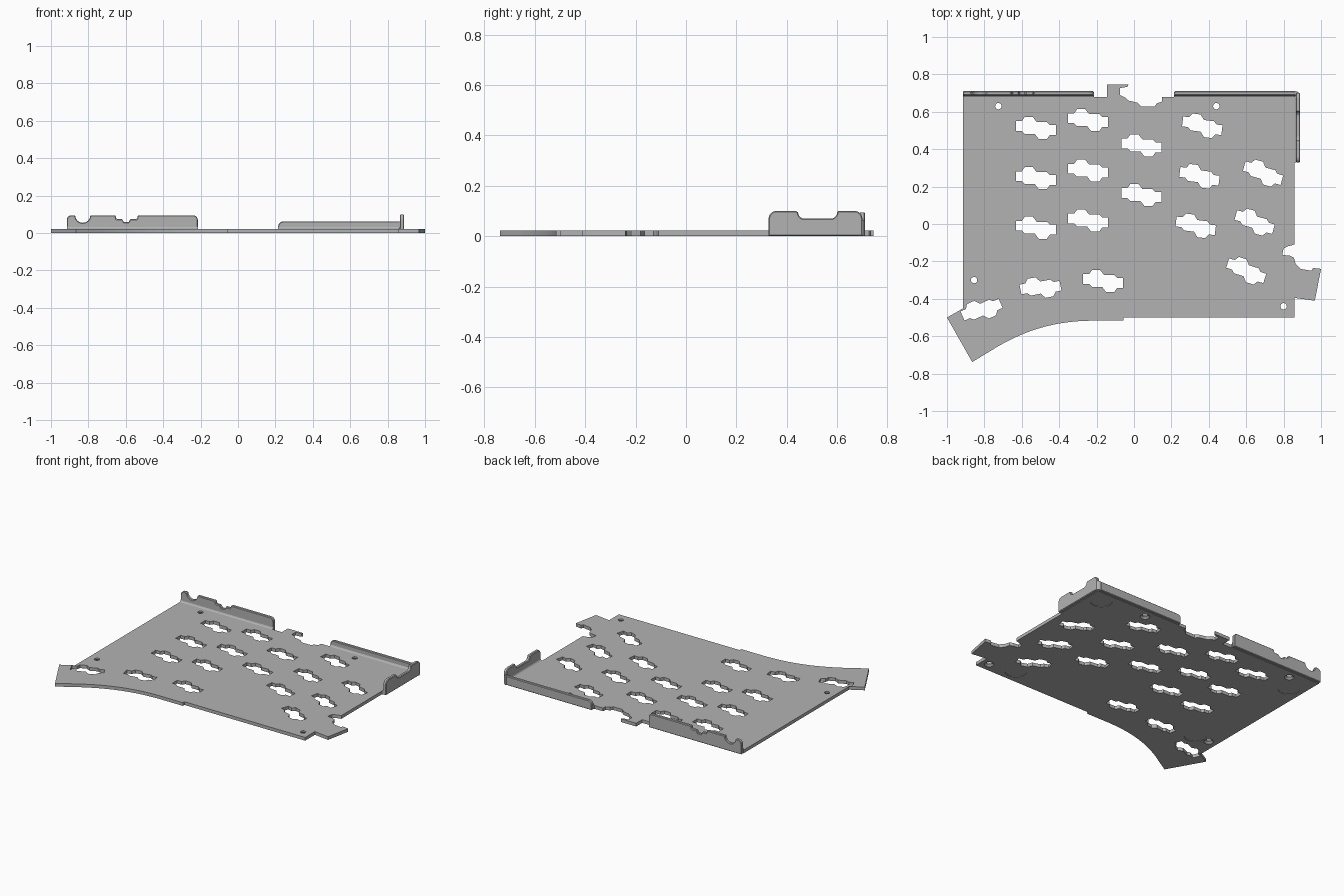
import bpy, bmesh
from math import radians, sin, cos
from mathutils import Matrix, Vector
from mathutils.geometry import interpolate_bezier

cube = bpy.data.objects.get("Cube")
if cube:
    bpy.data.objects.remove(cube, do_unlink=True)

steel = bpy.data.materials.new("grey_sheet_metal")
steel.use_nodes = True
GREY = (0.45, 0.45, 0.45, 1)
steel.diffuse_color = GREY
steel.node_tree.nodes["Principled BSDF"].inputs["Base Color"].default_value = GREY

T = 0.022  # sheet thickness

# Extrusion axis -> how (u, v, w) becomes (x, y, z)
FRAMES = {
    "z": lambda u, v, w: (u, v, w),
    "y": lambda u, v, w: (u, w, v),
    "x": lambda u, v, w: (w, u, v),
}


def arc(cx, cy, r, start, end, steps=8):
    angles = [radians(start + (end - start) * i / steps) for i in range(steps + 1)]
    return [(cx + r * cos(a), cy + r * sin(a)) for a in angles]


def finish(name, bm):
    mesh = bpy.data.meshes.new(name)
    bmesh.ops.recalc_face_normals(bm, faces=bm.faces)
    bm.to_mesh(mesh)
    bm.free()
    mesh.materials.append(steel)
    obj = bpy.data.objects.new(name, mesh)
    bpy.context.scene.collection.objects.link(obj)
    return obj


def prism(name, loops, axis, start, end, bevel=0):
    """Extrude an outline, with optional hole loops, along an axis."""
    bm = bmesh.new()
    place = FRAMES[axis]
    edges = []
    for loop in loops:
        verts = [bm.verts.new(place(u, v, start)) for u, v in loop]
        if len(loops) == 1:
            bm.faces.new(verts)
        else:
            edges += [bm.edges.new((verts[i - 1], verts[i])) for i in range(len(verts))]
    if edges:
        bmesh.ops.triangle_fill(bm, edges=edges, use_beauty=True, normal=place(0, 0, 1))
    out = bmesh.ops.extrude_face_region(bm, geom=bm.faces[:])
    moved = [g for g in out["geom"] if isinstance(g, bmesh.types.BMVert)]
    bmesh.ops.translate(bm, verts=moved, vec=Vector(place(0, 0, end - start)))
    obj = finish(name, bm)
    if bevel:
        mod = obj.modifiers.new("edge_break", "BEVEL")
        mod.width = bevel
        mod.segments = 1
        mod.limit_method = "ANGLE"
        mod.angle_limit = radians(60)
    return obj


# Base plate outline: left wing with swept front edge, right hook, rear tab
sweep = interpolate_bezier((-.72, -.65), (-.57, -.565), (-.42, -.52), (-.235, -.517), 14)
outline = [(-.915, .68), (-.915, -.452), (-1, -.5), (-.865, -.738)]
outline += [(p[0], p[1]) for p in sweep]
outline += [(-.055, -.517), (-.055, -.5), (.857, -.5), (.857, -.395), (.967, -.41), (1, -.24),
            (.957, -.235), (.95, -.25), (.89, -.24), (.865, -.215), (.855, -.18), (.835, -.17),
            (.793, -.165), (.8, -.13), (.82, -.12), (.857, -.11), (.857, .68)]
# Rear notch and tab
outline += [(.15, .68), (.15, .655), (.122, .645), (.11, .628), (.04, .628), (.02, .648),
            (-.03, .66), (-.045, .675), (-.075, .69), (-.075, .727), (-.035, .733),
            (-.03, .745), (-.145, .745), (-.145, .68)]

# Stepped slots: half the outline, completed by a half turn
half = [(-.107, .037), (-.075, .037), (-.059, .059), (-.016, .059),
        (.005, .032), (.059, .032), (.075, .016), (.107, .016)]
slot = half + [(-x, -y) for x, y in half]
slots = [(x, y, 0) for x, y in [
    (-.525, .513), (-.245, .555), (.04, .42), (-.525, .245), (-.245, .285),
    (.04, .155), (-.525, -.02), (-.245, .018), (-.165, -.305)]]
slots += [(.365, .525, -7), (.35, .255, -7), (.33, -.01, -7), (.69, .272, -15),
          (.645, .01, -15), (.6, -.25, -17), (-.5, -.34, 11), (-.815, -.458, 24)]
holes = []
for x, y, turn in slots:
    rot = Matrix.Rotation(radians(turn), 2)
    holes.append([tuple(rot @ Vector(p) + Vector((x, y))) for p in slot])

screws = [(-.725, .63), (.44, .63), (-.855, -.3), (.8, -.44)]
for x, y in screws:
    holes.append(arc(x, y, .017, 0, 345, 23))
plate = prism("base_plate", [outline] + holes, "z", 0, T)

# Underside countersinks and shallow round foot recesses
bm = bmesh.new()


def cutter_cone(x, y, r1, r2, top, sides):
    low = -.01
    bmesh.ops.create_cone(bm, cap_ends=True, segments=sides, radius1=r1, radius2=r2,
                          depth=top - low, matrix=Matrix.Translation((x, y, (top + low) / 2)))


for x, y in screws:
    cutter_cone(x, y, .042, .012, .016, 24)
for x, y in [(.77, .605), (-.816, .52), (-.745, -.3), (.617, -.4)]:
    cutter_cone(x, y, .068, .068, .002, 40)
cutter = finish("underside_cutter", bm)
cutter.hide_render = True
mod = plate.modifiers.new("underside", "BOOLEAN")
mod.operation = "DIFFERENCE"
mod.solver = "EXACT"
mod.object = cutter
bpy.context.view_layer.objects.active = plate
bpy.ops.object.modifier_apply(modifier=mod.name)
bpy.data.objects.remove(cutter, do_unlink=True)

# Rear wall, right-hand side, with round bite and stepped notch
rear = [(-.915, 0)] + arc(-.89, .07, .025, 180, 90, 5)
rear += arc(-.83, .095, .04, 180, 360, 12)
rear += [(-.655, .095), (-.65, .075), (-.62, .075), (-.61, .058),
         (-.585, .058), (-.575, .075), (-.54, .075), (-.535, .095)]
rear += arc(-.24, .07, .025, 90, 0, 5) + [(-.215, 0)]
prism("rear_wall_right", [rear], "y", .688, .71, .004)

# Low rear wall, left-hand side
low = [(.215, 0)] + arc(.24, .037, .025, 180, 90, 5) + [(.864, .062), (.864, 0)]
prism("rear_wall_left", [low], "y", .688, .71, .004)

# Side wall with rounded ends and a wide notch
side = [(.328, 0)] + arc(.358, .07, .03, 180, 90, 6)
side += [(.437, .1)] + arc(.47, .095, .025, 180, 270, 5)
side += arc(.575, .095, .025, 270, 360, 5) + [(.603, .1)]
side += arc(.67, .07, .03, 90, 0, 6) + [(.7, 0)]
prism("side_wall", [side], "x", .866, .888, .004)

# Rounded corner joining the low rear wall to the side wall
corner = arc(.862, .684, .026, 0, 90, 8) + arc(.862, .684, .004, 90, 0, 3)
prism("wall_corner", [corner], "z", 0, .062)

# Inside bends between plate and walls
bend = [(0, 0), (.01, 0), (.01, .034), (.006, .026), (0, T)]
for name, x0, x1 in [("rear_bend_right", -.915, -.215), ("rear_bend_left", .215, .864)]:
    prism(name, [[(.679 + u, v) for u, v in bend]], "x", x0, x1)
prism("side_bend", [[(.857 + u, v) for u, v in bend]], "y", .33, .69)
